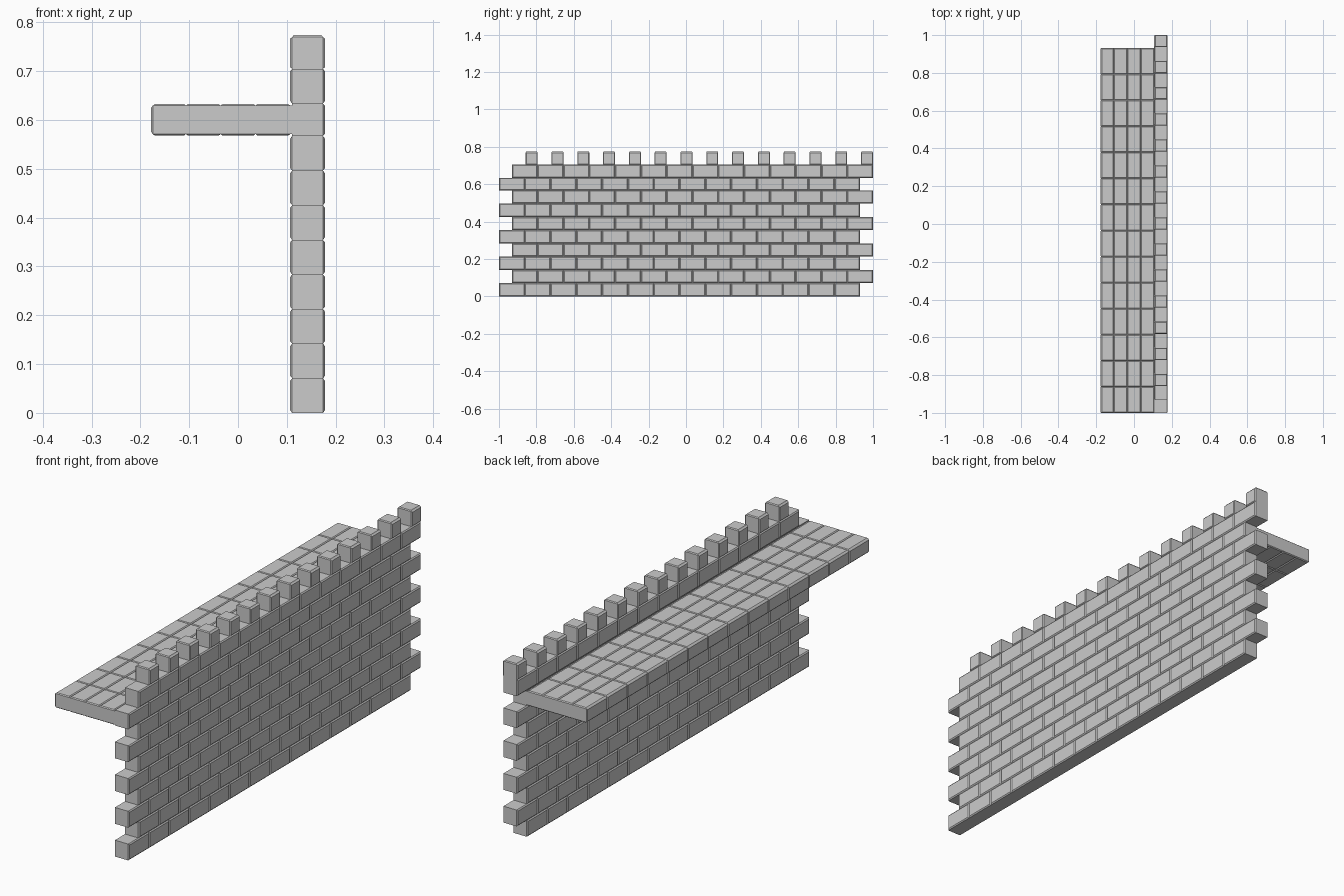
import bpy, bmesh

if "Cube" in bpy.data.objects:
    bpy.data.objects.remove(bpy.data.objects["Cube"])

P = 2 / 14.5                 # brick pitch along y
N = 14                       # bricks per course
X0, X1 = 0.107, 0.178        # wall thickness
C = 0.004                    # depth of the chamfered brick faces
INSET = 0.005
# course boundaries; the walkway course is slightly thinner
Z = [0.0709 * i for i in range(9)] + [0.634, 0.705]
MERLON_W, MERLON_TOP = 0.064, 0.774


def finish(bm, name):
    bmesh.ops.recalc_face_normals(bm, faces=bm.faces)
    me = bpy.data.meshes.new(name)
    bm.to_mesh(me)
    bm.free()
    ob = bpy.data.objects.new(name, me)
    bpy.context.collection.objects.link(ob)
    return ob


def pad(bm, axis, level, depth, a, b, inset=INSET):
    """Chamfered brick face rising from a flat core; a, b are ranges on the other two axes."""
    def ring(h, i):
        pts = [(a[0] + i, b[0] + i), (a[1] - i, b[0] + i),
               (a[1] - i, b[1] - i), (a[0] + i, b[1] - i)]
        out = []
        for p in pts:
            co = list(p)
            co.insert(axis, h)
            out.append(bm.verts.new(co))
        return out
    lo, hi = ring(level, 0), ring(level + depth, inset)
    bm.faces.new(hi)
    for i in range(4):
        j = (i + 1) % 4
        bm.faces.new((lo[i], lo[j], hi[j], hi[i]))


def start(i):
    return -1 if i % 2 == 0 else -1 + P / 2


merlons = [(1 - P * j - MERLON_W, 1 - P * j) for j in range(N)]

# Wall core: toothed ends and battlements as one extruded outline
outline = []
for i in range(10):
    y = start(i) + N * P
    outline += [(y, Z[i]), (y, Z[i + 1])]
for y0, y1 in merlons:
    outline += [(y1, Z[10]), (y1, MERLON_TOP - C), (y0, MERLON_TOP - C), (y0, Z[10])]
for i in reversed(range(10)):
    outline += [(start(i), Z[i + 1]), (start(i), Z[i])]
clean = []
for p in outline:
    if not clean or abs(p[0] - clean[-1][0]) + abs(p[1] - clean[-1][1]) > 1e-5:
        clean.append(p)
bm = bmesh.new()
face = bm.faces.new([bm.verts.new((X0 + C, y, z)) for y, z in clean])
ext = bmesh.ops.extrude_face_region(bm, geom=[face], use_keep_orig=True)
for v in ext["geom"]:
    if isinstance(v, bmesh.types.BMVert):
        v.co.x = X1 - C
finish(bm, "wall_core")

# Chamfered brick faces on both sides of the wall
bm = bmesh.new()
for i in range(10):
    for k in range(N):
        ys = (start(i) + k * P, start(i) + (k + 1) * P)
        zs = (Z[i], Z[i + 1])
        pad(bm, 0, X1 - C, C, ys, zs)
        if i != 8:
            pad(bm, 0, X0 + C, -C, ys, zs)
finish(bm, "wall_brick_faces")

# Battlement faces: front, back and top
bm = bmesh.new()
for ys in merlons:
    zs = (Z[10], MERLON_TOP - C)
    pad(bm, 0, X1 - C, C, ys, zs, 0.003)
    pad(bm, 0, X0 + C, -C, ys, zs, 0.003)
    pad(bm, 2, MERLON_TOP - C, C, (X0 + C, X1 - C), ys, 0.003)
finish(bm, "battlement_faces")

# Walkway slab core
WX, ZB, ZT, D = -0.178, 0.568, 0.633, 0.0035
Y0, Y1 = -1, -1 + N * P
bm = bmesh.new()
bmesh.ops.create_cube(bm, size=1)
for v in bm.verts:
    v.co.x = WX + D if v.co.x < 0 else X0 + C
    v.co.y = Y0 if v.co.y < 0 else Y1
    v.co.z = ZB + D if v.co.z < 0 else ZT - D
finish(bm, "walkway_core")

# Walkway paving: four columns above and below, plus the outer edge
bm = bmesh.new()
step = (X0 - WX) / 4
for k in range(N):
    ys = (Y0 + k * P, Y0 + (k + 1) * P)
    for c in range(4):
        xs = (max(WX + c * step, WX + D), WX + (c + 1) * step)
        pad(bm, 2, ZT - D, D, xs, ys, 0.004)
        pad(bm, 2, ZB + D, -D, xs, ys, 0.004)
    pad(bm, 0, WX + D, -D, ys, (ZB + D, ZT - D), 0.004)
finish(bm, "walkway_paving")
